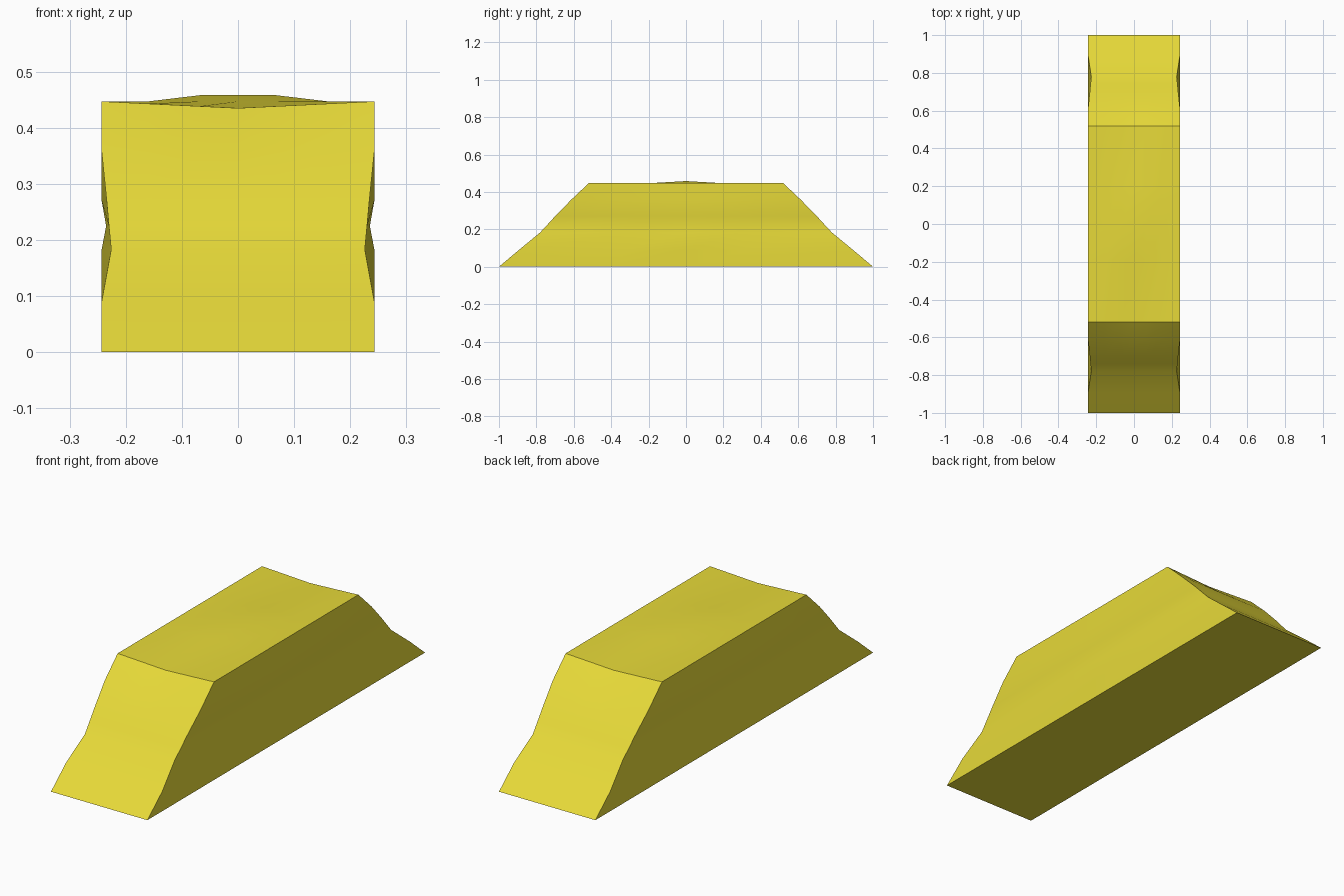
import bpy, bmesh

if "Cube" in bpy.data.objects:
    bpy.data.objects.remove(bpy.data.objects["Cube"])

HALF_W, TOP_Z = 0.243, 0.447
XS = [-0.243, -0.16, -0.068, 0, 0.068, 0.16, 0.243]
YS = [-1, -0.365, 0, 0.365, 1]            # fractions of each row's half length
# rows from bottom to top: z, half length, half width at the ends, half width in the middle
ROWS = [(0, 1.0, 0.243, 0.243), (0.09, 0.893, 0.243, 0.243),
        (0.183, 0.78, 0.226, 0.243), (0.225, 0.741, 0.230, 0.235),
        (0.27, 0.70, 0.234, 0.243), (0.358, 0.614, 0.243, 0.243),
        (TOP_Z, 0.52, 0.243, 0.243)]

bm = bmesh.new()


def patch(nu, nv, point):
    """Grid of quads through point(i, j)."""
    v = [[bm.verts.new(point(i, j)) for j in range(nv)] for i in range(nu)]
    for i in range(nu - 1):
        for j in range(nv - 1):
            bm.faces.new((v[i][j], v[i + 1][j], v[i + 1][j + 1], v[i][j + 1]))


def top_height(x, f):
    # end edges sag in the middle, centre of the top is slightly raised
    if abs(f) == 1:
        return TOP_Z - 0.012 * (1 - abs(x) / HALF_W)
    return TOP_Z + (0.011 if f == 0 and abs(x) < 0.1 else 0)


def end_point(i, r, s):
    z, length, w, _ = ROWS[r]
    x = XS[i]
    if r == len(ROWS) - 1:
        z = top_height(x, s)
    return (x * w / HALF_W, s * length, z)


def side_point(j, r, s):
    z, length, w_end, w_mid = ROWS[r]
    f = YS[j]
    return (s * (w_end if abs(f) == 1 else w_mid), f * length, z)


# sloped ends and dented long sides
for s in (-1, 1):
    patch(len(XS), len(ROWS), lambda i, r: end_point(i, r, s))
    patch(len(YS), len(ROWS), lambda j, r: side_point(j, r, s))
# top and underside
patch(len(XS), len(YS), lambda i, j: (XS[i], YS[j] * 0.52, top_height(XS[i], YS[j])))
patch(len(XS), len(YS), lambda i, j: (XS[i], YS[j], 0))

bmesh.ops.remove_doubles(bm, verts=bm.verts, dist=0.0005)
bmesh.ops.recalc_face_normals(bm, faces=bm.faces)

mesh = bpy.data.meshes.new("worn_ingot_block")
bm.to_mesh(mesh)
bm.free()
block = bpy.data.objects.new("worn_ingot_block", mesh)
bpy.context.collection.objects.link(block)

# yellow material
mat = bpy.data.materials.new("yellow")
mat.diffuse_color = (0.80, 0.70, 0.04, 1)
mat.use_nodes = True
mat.node_tree.nodes["Principled BSDF"].inputs["Base Color"].default_value = mat.diffuse_color
mesh.materials.append(mat)

bpy.context.view_layer.objects.active = block
block.select_set(True)
bpy.ops.object.shade_smooth_by_angle(angle=0.52)
